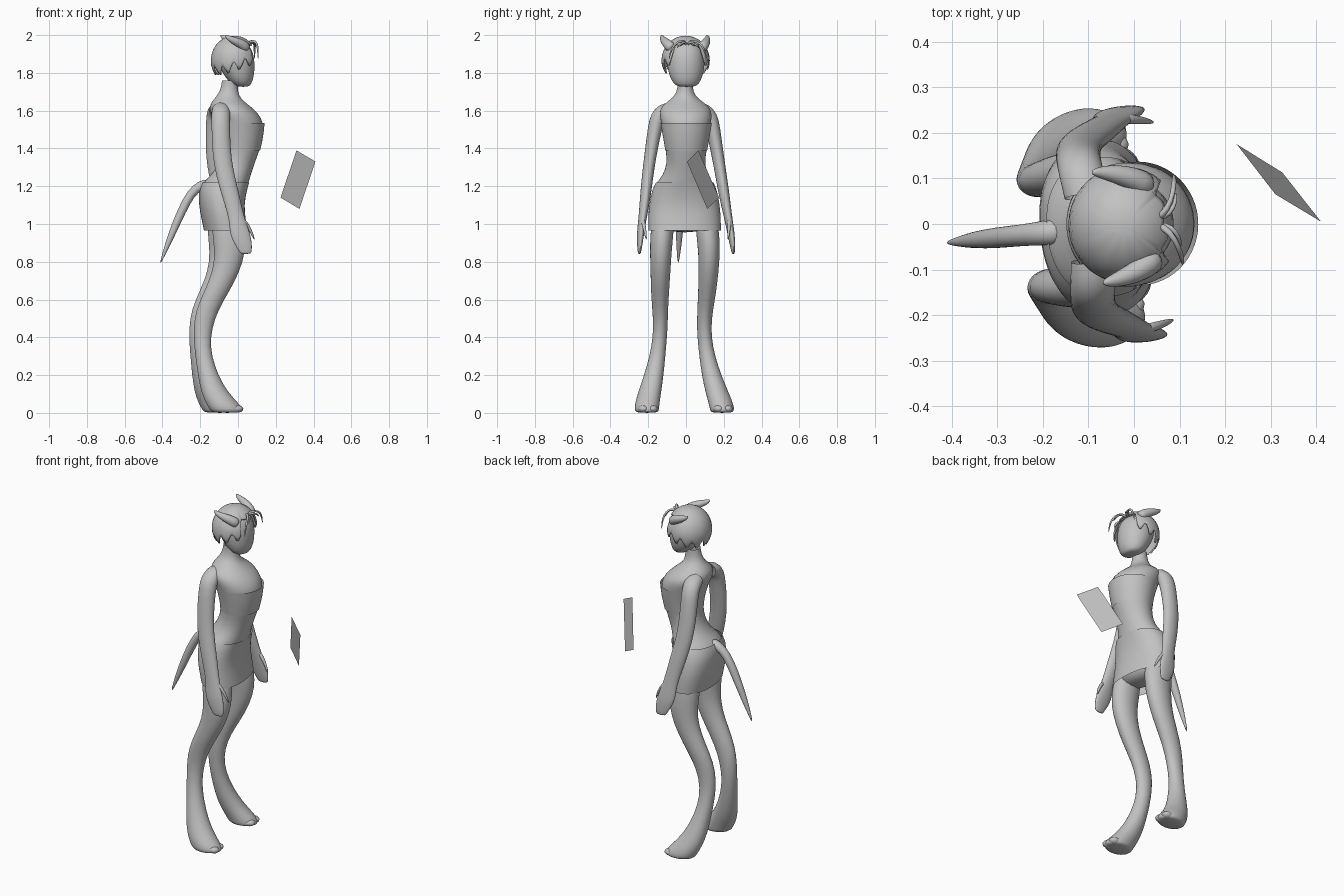
import bpy, bmesh, math
from mathutils import Matrix, Vector

if "Cube" in bpy.data.objects:
    bpy.data.objects.remove(bpy.data.objects["Cube"])

TURN = Matrix.Rotation(0.1, 4, 'Z')   # whole figure is turned slightly

def material(name, c):
    m = bpy.data.materials.new(name)
    m.diffuse_color = (c, c, c, 1)
    m.use_nodes = True
    m.node_tree.nodes["Principled BSDF"].inputs["Base Color"].default_value = m.diffuse_color
    return m

GREY = material("plain grey", 0.54)

def finish(name, bm, levels=1, turn=True):
    bmesh.ops.recalc_face_normals(bm, faces=bm.faces)
    for f in bm.faces:
        f.smooth = True
    if turn:
        bm.transform(TURN)
    me = bpy.data.meshes.new(name)
    bm.to_mesh(me)
    bm.free()
    me.materials.append(GREY)
    ob = bpy.data.objects.new(name, me)
    bpy.context.collection.objects.link(ob)
    if levels:
        s = ob.modifiers.new("smooth", 'SUBSURF')
        s.levels = s.render_levels = levels
    return ob

def skin(bm, rings, caps=(True, True)):
    rows = [[bm.verts.new(p) for p in r] for r in rings]
    n = len(rows[0])
    for a, b in zip(rows, rows[1:]):
        for i in range(n):
            j = (i + 1) % n
            bm.faces.new((a[i], a[j], b[j], b[i]))
    if caps[0]:
        bm.faces.new(rows[0])
    if caps[1]:
        bm.faces.new(rows[-1])

def loft(name, rows, n=20, side=1, caps=(True, True), grow=0.0, power=1.0):
    """rows: z, centre x, centre y, half depth x, half width y; power < 1 is boxier"""
    def bend(v):
        return math.copysign(abs(v) ** power, v)
    bm = bmesh.new()
    rings = []
    for z, cx, cy, hx, hy in rows:
        rings.append([(cx + (hx + grow) * bend(math.cos(2 * math.pi * i / n)),
                       side * cy + (hy + grow) * bend(math.sin(2 * math.pi * i / n)), z)
                      for i in range(n)])
    skin(bm, rings, caps)
    return finish(name, bm)

def tube(name, pts, side=1, n=10):
    """pts: x, y, z, radius"""
    P = [Vector((x, y * side, z)) for x, y, z, r in pts]
    bm = bmesh.new()
    rings = []
    for k, p in enumerate(P):
        t = P[min(k + 1, len(P) - 1)] - P[max(k - 1, 0)]
        u = t.cross(Vector((0.13, 1, 0.07))).normalized()
        v = t.cross(u).normalized()
        r = pts[k][3]
        rings.append([p + r * (u * math.cos(2 * math.pi * i / n) + v * math.sin(2 * math.pi * i / n))
                      for i in range(n)])
    skin(bm, rings)
    return finish(name, bm)

def limb(name, pts, side=1, n=16):
    """pts: x, y, z, half depth x, radius across; rings follow a path in the y-z plane"""
    bm = bmesh.new()
    rings = []
    for k, (x, y, z, h, r) in enumerate(pts):
        a, b = pts[max(k - 1, 0)], pts[min(k + 1, len(pts) - 1)]
        v = Vector((0, -(b[2] - a[2]), b[1] - a[1])).normalized()
        rings.append([(x + h * math.cos(q), side * (y + r * v.y * math.sin(q)), z + r * v.z * math.sin(q))
                      for q in (2 * math.pi * i / n for i in range(n))])
    skin(bm, rings, (False, True))
    return finish(name, bm)

def body_rows(table):   # z, back x, front x, half width
    return [(z, (a + b) / 2, 0, (b - a) / 2, w) for z, a, b, w in table]

# torso and neck
skirt = [(0.965, -.176, .045, .19), (1.03, -.19, .035, .19), (1.10, -.203, .027, .186),
         (1.18, -.207, .043, .17), (1.22, -.188, .056, .15)]
waist = [(1.26, -.14, .068, .118), (1.32, -.105, .088, .1)]
top = [(1.39, -.09, .114, .108), (1.46, -.095, .131, .12), (1.535, -.12, .138, .133)]
chest = [(1.585, -.148, .108, .14), (1.62, -.152, .07, .13), (1.65, -.138, .03, .09),
         (1.68, -.11, .004, .052), (1.72, -.09, -.002, .04), (1.76, -.085, .0, .04)]
loft("torso", body_rows([(0.955, -.10, -.02, .07), (.985, -.15, .02, .15)] + skirt[1:] + waist + top + chest),
     28, caps=(True, False))
loft("skirt", body_rows(skirt), 32, caps=(False, False), grow=.003, power=.88)
loft("tube_top", body_rows(top), 28, caps=(False, False), grow=.004)

# head
loft("head", body_rows([(1.726, -.0, .055, .04), (1.738, -.035, .07, .066), (1.78, -.07, .085, .088),
                        (1.83, -.1, .089, .099), (1.88, -.117, .087, .102), (1.93, -.11, .073, .094),
                        (1.965, -.065, .038, .055), (1.975, -.035, .005, .02)]), 24)

# hair cap with a ragged, dripping lower edge
def hair_edge(a):
    d = abs(a)
    base = 1.955 - .02 * d if d < .75 else 1.812 + .055 * max(0, (2.2 - d) / 1.45)
    return base + (.005 if d < .75 else .024) * math.sin(12 * d)

bm = bmesh.new()
N, rings = 72, []
for k in range(1, 11):
    ring = []
    for i in range(N):
        a = 2 * math.pi * i / N - math.pi
        p = math.acos((hair_edge(a) - 1.865) / .126) * k / 10
        ring.append((-.02 + .118 * math.sin(p) * math.cos(a), .122 * math.sin(p) * math.sin(a),
                     1.865 + .126 * math.cos(p)))
    rings.append(ring)
skin(bm, rings, (True, False))
hair = finish("hair", bm, 0)
sol = hair.modifiers.new("thickness", 'SOLIDIFY')
sol.thickness = .006

# tail
tube("tail", [(-.15, 0, 1.21, .034), (-.20, 0, 1.205, .027), (-.25, 0, 1.165, .024),
              (-.30, 0, 1.07, .024), (-.355, 0, .94, .019), (-.395, 0, .84, .009), (-.412, 0, .795, .003)], n=14)

leg = [(1.02, -.07, .115, .08, .058), (.95, -.061, .122, .09, .062),
       (.85, -.055, .129, .082, .058), (.75, -.075, .128, .073, .053), (.65, -.122, .126, .068, .049),
       (.55, -.175, .12, .061, .042), (.45, -.20, .115, .05, .038), (.35, -.203, .124, .043, .039),
       (.25, -.187, .142, .048, .047), (.15, -.16, .167, .063, .058), (.08, -.125, .188, .08, .064),
       (.035, -.091, .199, .091, .066), (.012, -.08, .2, .089, .064), (.0, -.077, .2, .076, .055)]
# shoulder and arm in one sweep: x, y, z, half depth, half thickness
arm = [(-.095, .07, 1.605, .052, .04), (-.102, .11, 1.598, .05, .043), (-.106, .14, 1.568, .05, .043),
       (-.107, .156, 1.5, .05, .038), (-.106, .173, 1.4, .05, .034), (-.096, .189, 1.3, .05, .031),
       (-.073, .203, 1.2, .05, .03), (-.047, .217, 1.1, .045, .026), (-.027, .23, 1.02, .043, .021),
       (-.014, .241, .95, .056, .019), (.001, .246, .9, .049, .015), (.014, .249, .86, .036, .01),
       (.016, .25, .84, .028, .006)]

for side, word in ((-1, "right"), (1, "left")):
    loft(word + "_leg", leg, 18, side, caps=(False, True))
    limb(word + "_arm", arm, side)
    # thumb and finger
    tube(word + "_thumb", [(-.005, .232, 1.03, .012), (.025, .228, 1.0, .011), (.05, .222, .955, .008),
                           (.066, .217, .915, .003)], side, 8)
    tube(word + "_finger", [(.0, .238, .99, .012), (.025, .24, .95, .01), (.042, .24, .91, .004)], side, 8)
    # toes, mostly sunk into the foot
    for k, dy in enumerate((-.024, .024)):
        bm = bmesh.new()
        bmesh.ops.create_uvsphere(bm, u_segments=12, v_segments=8, radius=1)
        bm.transform(Matrix.Translation((-.03, side * (.2 + dy), .021)) @ Matrix.Diagonal((.036, .028, .02, 1)))
        finish("%s_toe_%d" % (word, k + 1), bm, 0)
    # swept-back horn
    tube(word + "_horn", [(.04, .075, 1.925, .03), (.022, .092, 1.945, .028), (-.012, .108, 1.963, .024),
                          (-.045, .117, 1.976, .018), (-.07, .121, 1.99, .011), (-.08, .122, 2.0, .004)], side, 12)
    # loose forelock strands
    tube(word + "_strand_outer", [(.05, .005, 1.955, .009), (.078, .025, 1.972, .008), (.092, .06, 1.962, .007),
                                  (.098, .088, 1.93, .006), (.097, .1, 1.87, .002)], side, 8)
    tube(word + "_strand_inner", [(.05, .005, 1.95, .008), (.083, .015, 1.965, .007),
                                  (.096, .04, 1.953, .006), (.098, .06, 1.93, .002)], side, 8)

# floating card in front of the figure
bm = bmesh.new()
bm.faces.new([bm.verts.new(p) for p in ((.31, .065, 1.39), (.41, .005, 1.33), (.325, .113, 1.08), (.225, .175, 1.14))])
finish("card", bm, 0, False)
